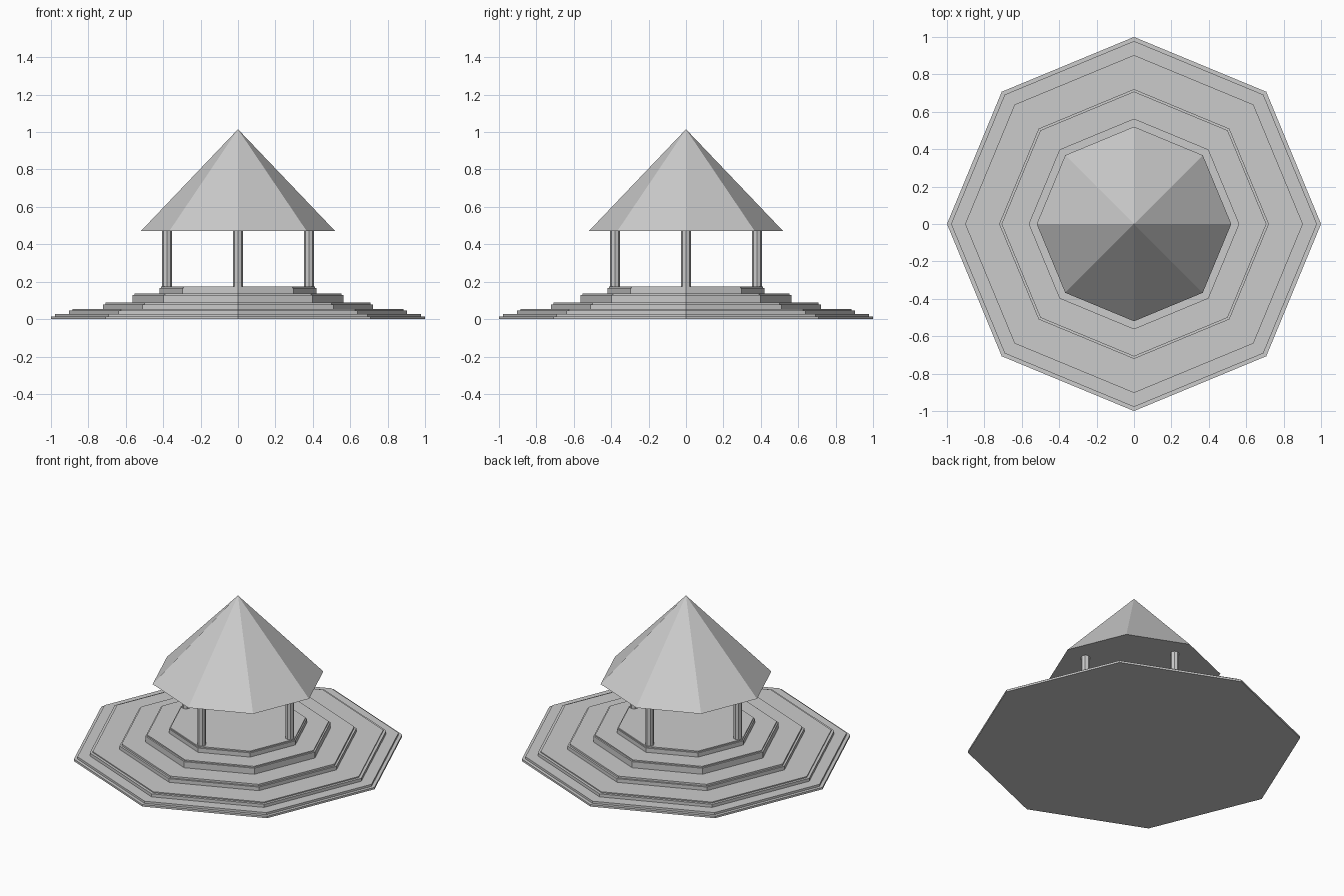
import bpy
from math import pi, cos, sin

if "Cube" in bpy.data.objects:
    bpy.data.objects.remove(bpy.data.objects["Cube"])


def prism(name, r1, r2, z0, z1, x=0, y=0, sides=8):
    """Upright prism or cone with a corner on the x axis."""
    bpy.ops.mesh.primitive_cone_add(vertices=sides, radius1=r1, radius2=r2,
                                    depth=z1 - z0, location=(x, y, (z0 + z1) / 2))
    ob = bpy.context.object
    ob.name = name
    return ob


# Stepped octagonal plinth: each step has a slightly wider foot
# (foot radius, body radius, bottom, foot top, body top)
steps = [
    (1.00, 0.978, 0.000, 0.013, 0.027),
    (0.903, 0.885, 0.027, 0.047, 0.054),
    (0.721, 0.708, 0.054, 0.078, 0.090),
    (0.563, 0.553, 0.090, 0.130, 0.138),
    (0.420, 0.412, 0.138, 0.166, 0.174),
]
for i, (foot, body, z0, z1, z2) in enumerate(steps, 1):
    prism(f"step_{i}_foot", foot, foot, z0, z1)
    prism(f"step_{i}_top", body, body, z1, z2)

# Four columns on the axes
for i in range(4):
    a = i * pi / 2
    prism(f"column_{i + 1}", 0.026, 0.026, 0.174, 0.472,
          0.38 * cos(a), 0.38 * sin(a))

# Octagonal pointed roof with flat underside
prism("roof", 0.52, 0, 0.47, 1.015)
